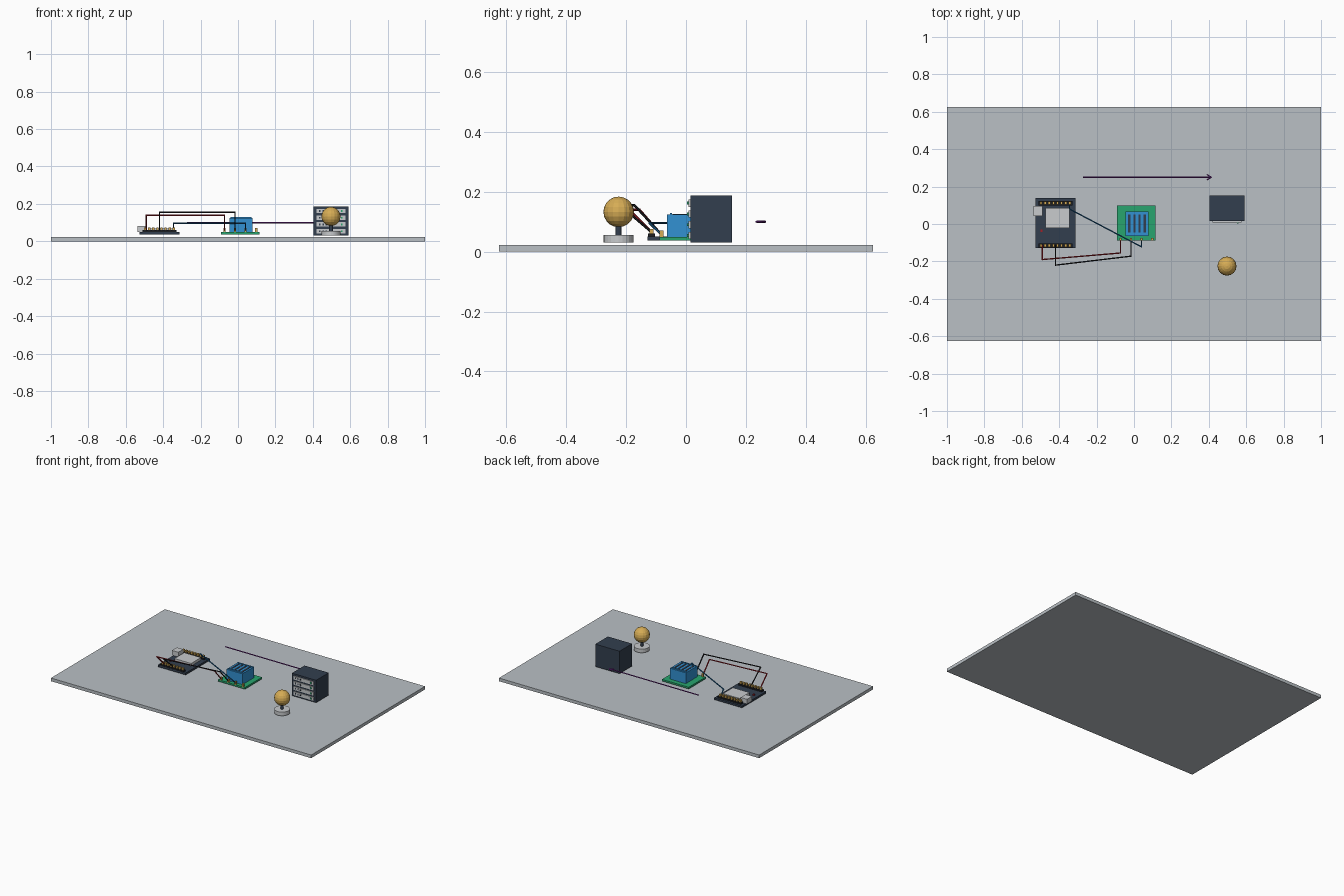
import bpy, bmesh, math
from mathutils import Vector

if "Cube" in bpy.data.objects:
    bpy.data.objects.remove(bpy.data.objects["Cube"])


def mat(name, r, g, b):
    m = bpy.data.materials.new(name)
    lin = lambda c: ((c / 255 + 0.055) / 1.055) ** 2.4 if c > 10 else c / 255 / 12.92
    m.diffuse_color = (lin(r), lin(g), lin(b), 1)
    m.use_nodes = True
    m.node_tree.nodes["Principled BSDF"].inputs["Base Color"].default_value = m.diffuse_color
    return m


GREY = mat("table_grey", 186, 192, 197)
SILVER = mat("silver", 200, 203, 205)
SLATE = mat("dark_slate", 50, 62, 78)
BLACK = mat("black", 28, 30, 34)
BLUE = mat("sensor_blue", 50, 145, 210)
DEEP = mat("wire_blue", 25, 95, 145)
GREEN = mat("board_green", 40, 165, 110)
GOLD = mat("gold", 214, 172, 85)
RED = mat("red", 165, 30, 38)
PURPLE = mat("purple", 112, 38, 138)


def finish(bm, name, material):
    me = bpy.data.meshes.new(name)
    bmesh.ops.recalc_face_normals(bm, faces=bm.faces)
    bm.to_mesh(me)
    bm.free()
    me.materials.append(material)
    ob = bpy.data.objects.new(name, me)
    bpy.context.collection.objects.link(ob)
    return ob


def boxes(name, material, *spans):
    """One object made of boxes given as (x0, x1, y0, y1, z0, z1)."""
    bm = bmesh.new()
    for x0, x1, y0, y1, z0, z1 in spans:
        vs = bmesh.ops.create_cube(bm, size=1)["verts"]
        for v in vs:
            v.co = ((x0 + x1) / 2 + v.co.x * (x1 - x0),
                    (y0 + y1) / 2 + v.co.y * (y1 - y0),
                    (z0 + z1) / 2 + v.co.z * (z1 - z0))
    return finish(bm, name, material)


def cylinder(name, material, x, y, z0, z1, r, n=24):
    bm = bmesh.new()
    vs = bmesh.ops.create_cone(bm, cap_ends=True, segments=n, radius1=r,
                               radius2=r, depth=z1 - z0)["verts"]
    bmesh.ops.translate(bm, verts=vs, vec=(x, y, (z0 + z1) / 2))
    return finish(bm, name, material)


def wire(name, material, points, r=0.004):
    """Square-section rods joined along a path."""
    bm = bmesh.new()
    for a, b in zip(points, points[1:]):
        a, b = Vector(a), Vector(b)
        d = b - a
        vs = bmesh.ops.create_cone(bm, cap_ends=True, segments=6, radius1=r,
                                   radius2=r, depth=d.length + r)["verts"]
        q = d.to_track_quat('Z', 'Y')
        for v in vs:
            v.co = q @ v.co + (a + b) / 2
    return finish(bm, name, material)


# Table slab
boxes("table_slab", GREY, (-1, 1, -0.625, 0.625, 0, 0.022))

# Controller board with shield, port, status light and pin headers
boxes("controller_board", SLATE, (-0.527, -0.313, -0.128, 0.138, 0.037, 0.05))
boxes("controller_shield", SILVER, (-0.473, -0.345, -0.022, 0.086, 0.05, 0.068))
boxes("controller_port", SILVER, (-0.537, -0.488, 0.042, 0.096, 0.05, 0.083))
boxes("controller_light", RED, (-0.501, -0.489, -0.042, -0.03, 0.05, 0.058))
boxes("pin_headers", BLACK, *[(-0.51, -0.33, y - 0.012, y + 0.012, 0.05, 0.06)
                              for y in (-0.115, 0.112)])
pin_xs = [-0.497 + i * 0.022 for i in range(8)]
boxes("controller_pins", GOLD, *[(x - 0.006, x + 0.006, y - 0.007, y + 0.007, 0.055, 0.075)
                                 for x in pin_xs for y in (-0.115, 0.112)])

# Sensor board with slotted cover and four pins
boxes("sensor_board", GREEN, (-0.091, 0.115, -0.088, 0.1, 0.037, 0.049))
boxes("sensor_cover", BLUE, (-0.045, 0.077, -0.063, 0.067, 0.049, 0.124))
slot_xs = [-0.026 + i * 0.028 for i in range(4)]
boxes("sensor_slots", SLATE, *[(x - 0.006, x + 0.006, -0.045, 0.05, 0.12, 0.126)
                               for x in slot_xs])
boxes("sensor_ribs", BLUE, *[(-0.04, 0.072, y - 0.003, y + 0.003, 0.12, 0.129)
                             for y in (-0.05, 0.055)])
boxes("sensor_pins", GOLD, *[(x - 0.006, x + 0.006, -0.088, -0.076, 0.045, 0.07)
                             for x in (-0.072, -0.016, 0.04, 0.098)])

# Rack cabinet with four front units
boxes("cabinet", SLATE, (0.404, 0.59, 0.015, 0.153, 0.031, 0.187))
levels = [0.054 + i * 0.036 for i in range(4)]
boxes("cabinet_units", SILVER, *[(0.42, 0.574, 0.009, 0.02, z - 0.012, z + 0.012)
                                 for z in levels])
boxes("unit_vents", SLATE, *[(x - 0.004, x + 0.004, 0.007, 0.012, z - 0.005, z + 0.005)
                             for z in levels for x in (0.437, 0.455, 0.473)])
boxes("unit_lights", GREEN, *[(0.55, 0.56, 0.004, 0.012, z - 0.005, z + 0.005)
                              for z in levels])

# Globe lamp
cylinder("lamp_foot", SILVER, 0.497, -0.225, 0.03, 0.056, 0.05)
cylinder("lamp_neck", SLATE, 0.497, -0.225, 0.056, 0.09, 0.01, 12)
bm = bmesh.new()
bmesh.ops.create_uvsphere(bm, u_segments=16, v_segments=10, radius=0.051)
bmesh.ops.translate(bm, verts=bm.verts, vec=(0.497, -0.225, 0.133))
finish(bm, "lamp_globe", GOLD)

# Wires from controller to sensor
wire("red_wire", RED, [(-0.49, -0.115, 0.065), (-0.49, -0.19, 0.14),
                       (-0.072, -0.155, 0.14), (-0.072, -0.085, 0.06)])
wire("black_wire", BLACK, [(-0.42, -0.115, 0.065), (-0.42, -0.22, 0.155),
                           (-0.016, -0.172, 0.155), (-0.016, -0.085, 0.06)])
wire("blue_wire", DEEP, [(-0.345, 0.11, 0.065), (-0.345, 0.08, 0.096),
                         (0.04, -0.122, 0.096), (0.04, -0.085, 0.06)])

# Data arrow pointing to the cabinet
wire("arrow_shaft", PURPLE, [(-0.27, 0.25, 0.1), (0.412, 0.25, 0.1)])
wire("arrow_head", PURPLE, [(0.39, 0.236, 0.1), (0.414, 0.25, 0.1), (0.39, 0.264, 0.1)], 0.0035)
